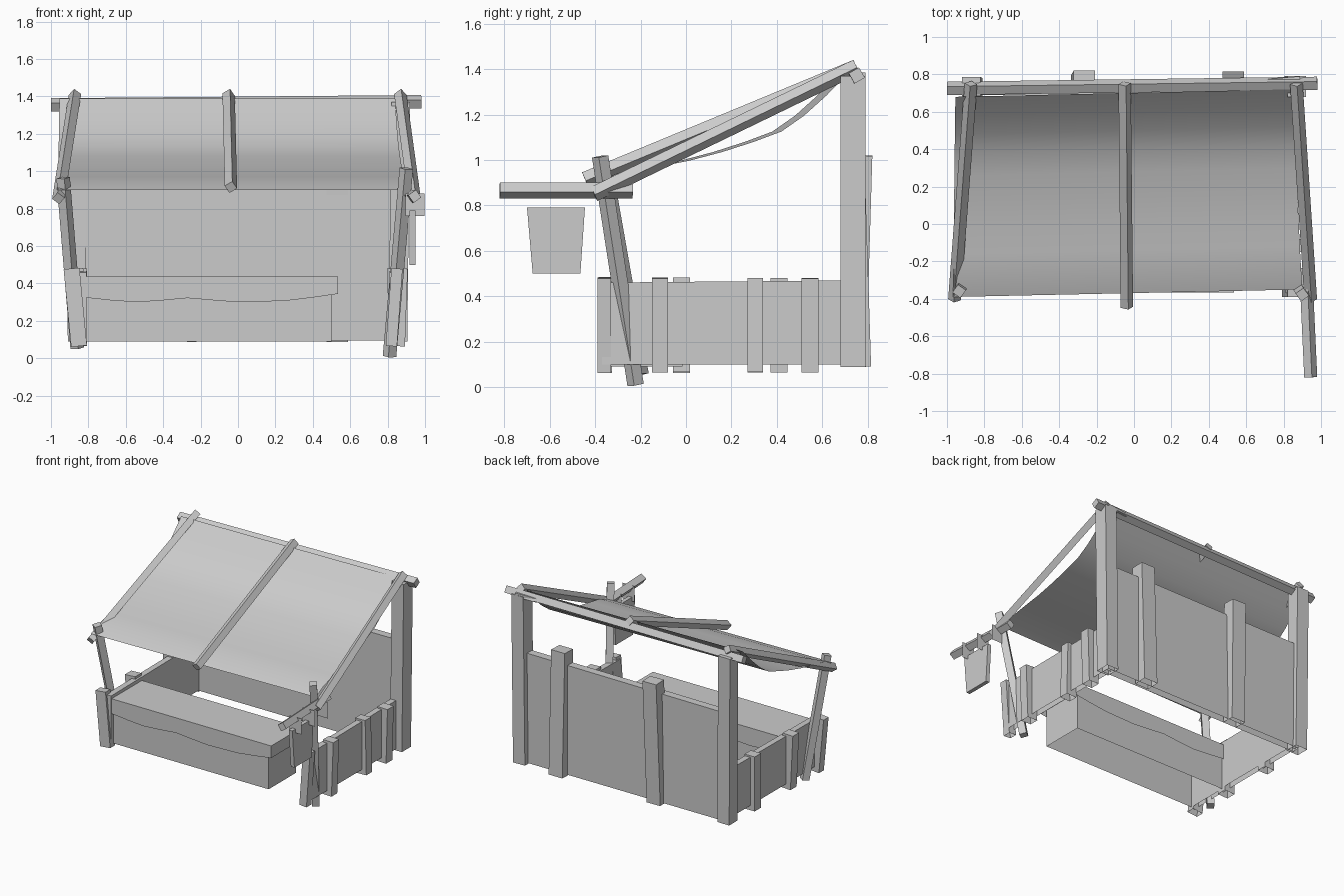
import bpy, bmesh, math
from mathutils import Vector, Matrix


def make(name, bm, open_bottom=False):
    bmesh.ops.recalc_face_normals(bm, faces=bm.faces)
    if open_bottom:
        low = [f for f in bm.faces if f.normal.z < -0.8]
        bmesh.ops.delete(bm, geom=low, context='FACES_ONLY')
    me = bpy.data.meshes.new(name)
    bm.to_mesh(me)
    bm.free()
    ob = bpy.data.objects.new(name, me)
    bpy.context.collection.objects.link(ob)
    return ob


def beam(name, a, b, w, h, roll=0, open_bottom=False):
    """Square timber from a to b, w by h in section, rolled about its length."""
    a, b = Vector(a), Vector(b)
    d = (b - a).normalized()
    ref = Vector((0, 1, 0)) if abs(d.x) > 0.8 else Vector((1, 0, 0))
    s = (ref - d * ref.dot(d)).normalized()
    rot = Matrix((s, d.cross(s), d)).transposed().to_4x4()
    m = (Matrix.Translation((a + b) / 2) @ rot @ Matrix.Rotation(math.radians(roll), 4, 'Z')
         @ Matrix.Diagonal((w, h, (b - a).length, 1)))
    bm = bmesh.new()
    bmesh.ops.create_cube(bm, size=1, matrix=m)
    return make(name, bm, open_bottom)


def prism(name, pts, offset, open_bottom=False):
    """Flat outline swept along an offset."""
    bm = bmesh.new()
    f = bm.faces.new([bm.verts.new(p) for p in pts])
    r = bmesh.ops.extrude_face_region(bm, geom=[f], use_keep_orig=True)
    bmesh.ops.translate(bm, vec=offset, verts=[e for e in r['geom'] if isinstance(e, bmesh.types.BMVert)])
    return make(name, bm, open_bottom)


# Back posts and ridge beam
beam("back_post_right", (0.855, 0.735, 0.09), (0.87, 0.735, 1.37), 0.10, 0.11, 0, True)
beam("back_post_left", (-0.86, 0.73, 0.09), (-0.87, 0.735, 1.36), 0.10, 0.10, 0, True)
beam("back_beam", (-1.0, 0.725, 1.355), (0.98, 0.752, 1.372), 0.052, 0.052, 30)
beam("back_beam_peg", (0.72, 0.75, 1.365), (0.89, 0.765, 1.37), 0.05, 0.03)

# Back wall with two leaning battens
prism("back_wall", [(-0.86, 0.69, 0.095), (0.86, 0.69, 0.095), (0.86, 0.69, 0.93),
                    (-0.86, 0.69, 0.92)], (0, 0.06, 0), True)
beam("back_batten_right", (0.53, 0.765, 0.09), (0.53, 0.735, 1.03), 0.115, 0.10, 0, True)
beam("back_batten_left", (-0.28, 0.745, 0.09), (-0.265, 0.773, 1.02), 0.115, 0.095, 0, True)

# Side panels
for s, n in ((1, "right"), (-1, "left")):
    x0, x1 = sorted((s * 0.81, s * 0.855))
    prism("side_panel_" + n, [(x0, -0.37, 0.10), (x0, 0.72, 0.10), (x0, 0.72, 0.47),
                              (x0, -0.37, 0.46)], (x1 - x0, 0, 0), True)

# Side battens: side, y, bottom x, top x, depth, width
battens = [(1, -0.36, 0.82, 0.85, 0.06, 0.06), (1, -0.115, 0.85, 0.865, 0.085, 0.07),
           (1, 0.305, 0.85, 0.84, 0.085, 0.07), (1, 0.545, 0.85, 0.862, 0.085, 0.075),
           (-1, -0.02, 0.85, 0.87, 0.085, 0.075), (-1, 0.41, 0.85, 0.85, 0.085, 0.075),
           (-1, -0.355, 0.85, 0.89, 0.085, 0.06)]
for i, (s, y, xa, xb, dep, wid) in enumerate(battens):
    beam(f"side_batten_{i + 1}", (s * xa, y, 0.065), (s * xb, y, 0.48), dep, wid, 0, True)

# Counter, open below, and its cloth with a wavy hem front and back
prism("counter", [(-0.81, -0.345, 0.09), (0.50, -0.345, 0.09), (0.50, -0.345, 0.42),
                  (-0.81, -0.345, 0.42)], (0, 0.33, 0), True)
hem = [(-0.82, 0.325), (-0.68, 0.31), (-0.54, 0.30), (-0.40, 0.31), (-0.27, 0.322),
       (-0.13, 0.31), (0.0, 0.30), (0.25, 0.307), (0.40, 0.325), (0.535, 0.345)]
prism("counter_cloth", [(x, -0.365, z) for x, z in hem] + [(0.535, -0.365, 0.437), (-0.82, -0.365, 0.437)],
      (0, 0.365, 0), True)

# Leaning front poles
beam("front_pole_right", (0.81, -0.222, 0.01), (0.90, -0.378, 1.015), 0.052, 0.052, 35)
beam("front_pole_left", (-0.86, -0.20, 0.055), (-0.935, -0.36, 0.965), 0.052, 0.052, -35)

# Canopy rafters
beam("rafter_right", (0.868, 0.75, 1.41), (0.945, -0.405, 0.85), 0.048, 0.048, 38)
beam("rafter_left", (-0.872, 0.75, 1.41), (-0.96, -0.405, 0.855), 0.048, 0.048, -38)
beam("rafter_middle", (-0.05, 0.75, 1.41), (-0.038, -0.445, 0.915), 0.048, 0.048, 32)

# Sagging cloth canopy
profile = [(0.70, 1.39), (0.60, 1.285), (0.50, 1.195), (0.40, 1.125), (0.28, 1.08),
           (0.14, 1.035), (0.0, 0.998), (-0.14, 0.97), (-0.26, 0.945), (-0.37, 0.90)]
bm = bmesh.new()
rows = []
for i, (y, z) in enumerate(profile):
    t = i / (len(profile) - 1)
    xl, xr = -0.955 - 0.012 * t, 0.84 + 0.06 * t
    rows.append([bm.verts.new((xl + (xr - xl) * k / 4, y + 0.04 * (k / 4 - 0.5), z)) for k in range(5)])
for r0, r1 in zip(rows, rows[1:]):
    for k in range(4):
        bm.faces.new((r0[k], r1[k], r1[k + 1], r0[k + 1])).smooth = True
make("canopy", bm)

# Hanging sign: bar, flat ties and tapered board
beam("sign_bar", (0.918, -0.235, 0.865), (0.945, -0.82, 0.866), 0.05, 0.05, 35)
for i, y in enumerate((-0.66, -0.50, -0.34)):
    bm = bmesh.new()
    bm.faces.new([bm.verts.new(p) for p in ((0.895, y, 0.76), (0.998, y, 0.76),
                                            (0.998, y, 0.88), (0.895, y, 0.88))])
    make(f"sign_tie_{i + 1}", bm)
prism("sign_board", [(0.918, -0.70, 0.79), (0.918, -0.445, 0.79), (0.918, -0.465, 0.50),
                     (0.918, -0.675, 0.50)], (0.03, 0, 0))
